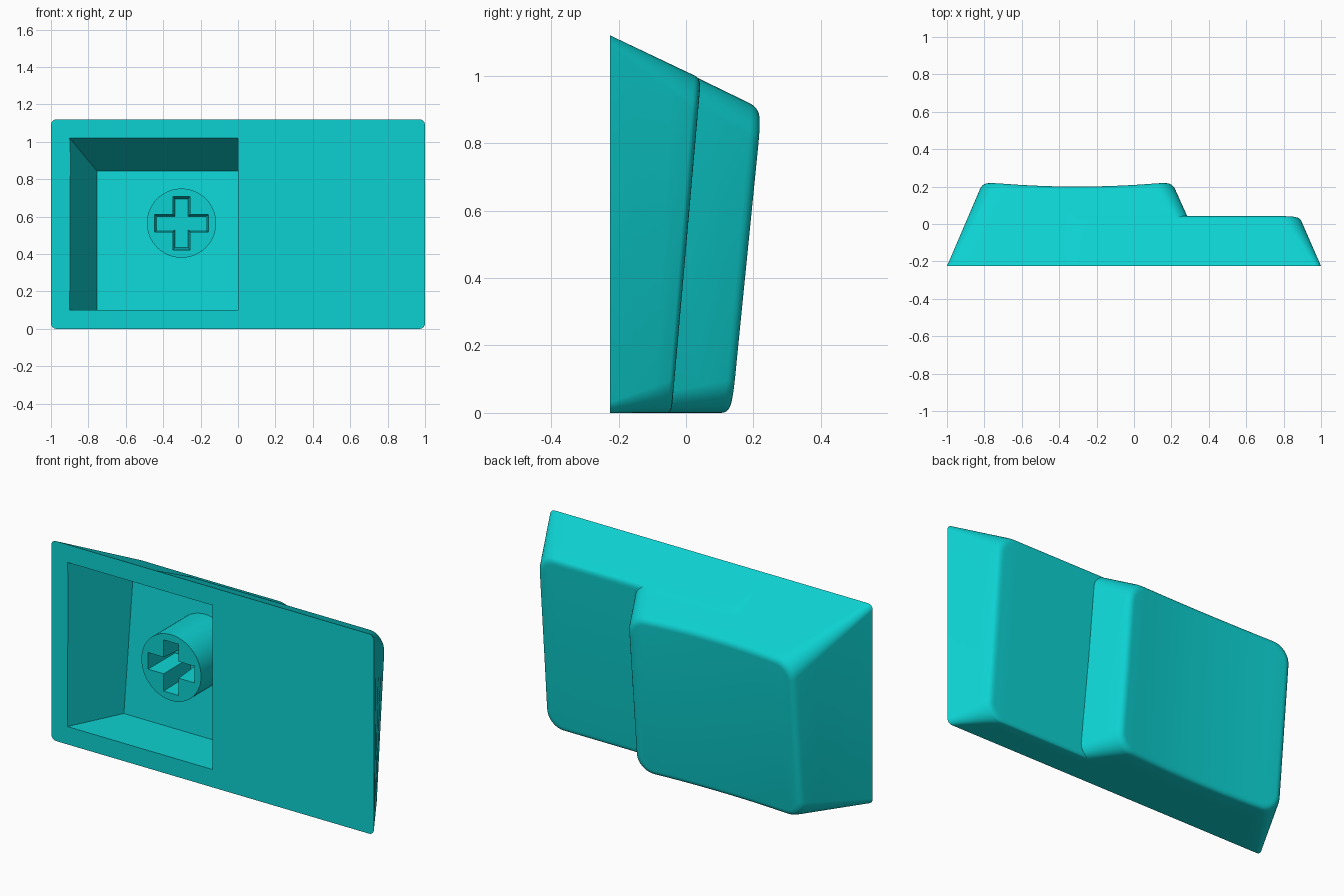
import bpy, bmesh, math
from mathutils import Vector

cube = bpy.data.objects.get("Cube")
if cube:
    bpy.data.objects.remove(cube, do_unlink=True)

FRONT = -0.225   # plane of the open rim

teal = bpy.data.materials.new("teal_plastic")
teal.use_nodes = True
COLOUR = (0.004, 0.64, 0.64, 1)
teal.diffuse_color = COLOUR
teal.node_tree.nodes["Principled BSDF"].inputs["Base Color"].default_value = COLOUR


def make_object(name, bm):
    bmesh.ops.recalc_face_normals(bm, faces=bm.faces)
    mesh = bpy.data.meshes.new(name)
    bm.to_mesh(mesh)
    bm.free()
    mesh.materials.append(teal)
    obj = bpy.data.objects.new(name, mesh)
    bpy.context.collection.objects.link(obj)
    return obj


def boolean(target, tool, operation):
    """Apply a boolean and drop the tool object."""
    tool.hide_render = True
    mod = target.modifiers.new(operation.lower(), "BOOLEAN")
    mod.operation, mod.solver, mod.object = operation, "EXACT", tool
    bpy.context.view_layer.objects.active = target
    bpy.ops.object.modifier_apply(modifier=mod.name)
    bpy.data.objects.remove(tool, do_unlink=True)


def smooth(obj, degrees):
    bpy.ops.object.select_all(action="DESELECT")
    obj.select_set(True)
    bpy.context.view_layer.objects.active = obj
    bpy.ops.object.shade_smooth_by_angle(angle=math.radians(degrees))


def rounded_outline(x0, x1, z0, z1, r, corner=8, edge=16):
    """Upper row left to right, then lower row right to left, as (x, z)."""
    upper = []
    for i in range(corner + 1):
        a = math.pi / 2 * i / corner
        upper.append((x0 + r - r * math.cos(a), z1 - r + r * math.sin(a)))
    for i in range(1, edge):
        upper.append((x0 + r + (x1 - x0 - 2 * r) * i / edge, z1))
    for i in range(corner + 1):
        a = math.pi / 2 * i / corner
        upper.append((x1 - r + r * math.sin(a), z1 - r + r * math.cos(a)))
    return upper + [(x, z0 + z1 - z) for x, z in reversed(upper)]


def cap_block(name, base, top, y0, tilt, dish, fillet=0.03):
    """Loft from the rim outline to a tilted, dished and filleted top."""
    x0, x1, z0, z1 = top
    mid, half = (x0 + x1) / 2, (x1 - x0) / 2

    def on_top(x, z):
        d = dish * max(0, 1 - ((x - mid) / half) ** 2)
        return Vector((x, y0 + tilt * z - d, z + 0.48 * d * z / z1))

    low = [Vector((x, FRONT, z)) for x, z in rounded_outline(*base, 0.03)]
    high = [on_top(x, z) for x, z in rounded_outline(*top, 0.1)]
    f = fillet
    inner = [on_top(x, z) for x, z in
             rounded_outline(x0 + f, x1 - f, z0 + f, z1 - f, 0.1 - f)]
    rings = [[b.lerp(t, k / 4 * 0.93) for b, t in zip(low, high)] for k in range(5)]
    for k in range(1, 6):
        u = k / 5
        rings.append([b.lerp(t, 0.93).lerp(t, u).lerp(t.lerp(c, u), u)
                      for b, t, c in zip(low, high, inner)])
    bm = bmesh.new()
    rows = [[bm.verts.new(p) for p in ring] for ring in rings]
    n = len(low)
    for a, b in zip(rows, rows[1:]):
        for i in range(n):
            j = (i + 1) % n
            bm.faces.new((a[i], a[j], b[j], b[i]))
    bm.faces.new(rows[0])
    last = rows[-1]
    for i in range(n // 2 - 1):   # top strips join matching upper and lower points
        bm.faces.new((last[i], last[i + 1], last[n - 2 - i], last[n - 1 - i]))
    return make_object(name, bm)


def prism(name, front, back):
    """Closed solid between two matching point loops."""
    bm = bmesh.new()
    a = [bm.verts.new(p) for p in front]
    b = [bm.verts.new(p) for p in back]
    n = len(a)
    for i in range(n):
        j = (i + 1) % n
        bm.faces.new((a[i], a[j], b[j], b[i]))
    bm.faces.new(a)
    bm.faces.new(b)
    return make_object(name, bm)


# Stepped keycap shell: raised part joined with the lower step
shell = cap_block("keycap_shell", (-1, 0.406, 0, 1.12), (-0.81, 0.205, 0, 0.9),
                  0.138, 0.1, 0.025)
step = cap_block("step", (-0.4, 1, 0, 1.12), (-0.4, 0.886, 0, 0.992),
                 -0.043, 0.088, 0)
boolean(shell, step, "UNION")

# Tapered cavity open at the rim
rim = [Vector((x, FRONT, z)) for x, z in ((-0.9, 0.1), (0, 0.1), (0, 1.02), (-0.9, 1.02))]
floor = [Vector((x, 0.057 + 0.11 * z, z))
         for x, z in ((-0.755, 0.1), (0, 0.1), (0, 0.845), (-0.755, 0.845))]
cutter = prism("cavity_cutter", [r.lerp(b, -0.1) for r, b in zip(rim, floor)], floor)
boolean(shell, cutter, "DIFFERENCE")
smooth(shell, 30)

# Round stem with a tapered cross socket
CX, CZ = -0.302, 0.565


def circle(y, r=0.185, n=64):
    return [(CX + r * math.cos(2 * math.pi * i / n), y,
             CZ + r * math.sin(2 * math.pi * i / n)) for i in range(n)]


def cross(y, arm, w):
    quarter = [(arm, -w), (arm, w), (w, w)]
    points = []
    for k in range(4):
        c, s = (1, 0, -1, 0)[k], (0, 1, 0, -1)[k]
        points += [(CX + c * x - s * z, y, CZ + s * x + c * z) for x, z in quarter]
    return points


stem = prism("stem", circle(-0.16), circle(0.145))
socket = prism("socket_cutter", cross(-0.17, 0.144, 0.047), cross(0.06, 0.13, 0.036))
boolean(stem, socket, "DIFFERENCE")
smooth(stem, 30)
